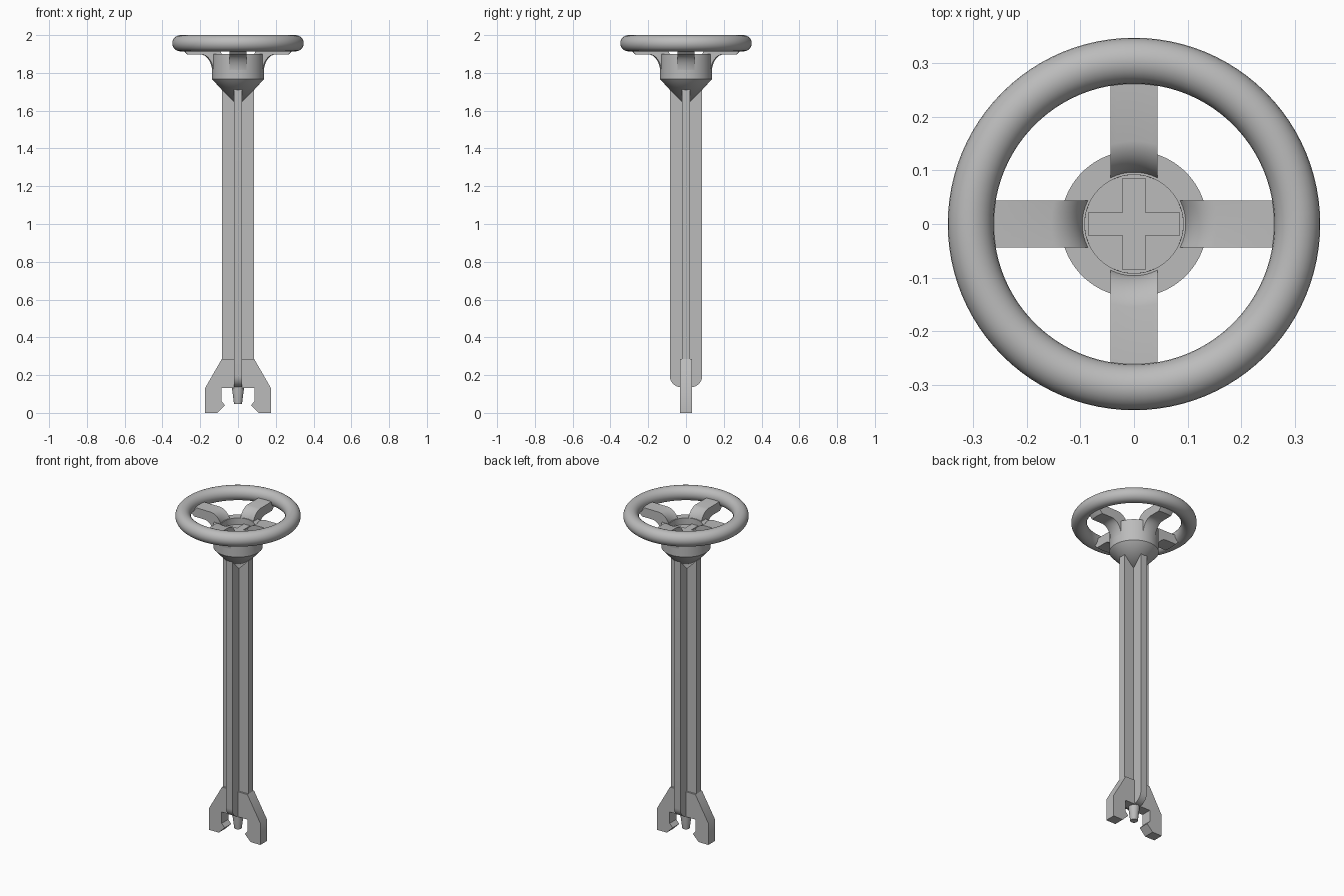
import bpy, bmesh, math

if "Cube" in bpy.data.objects:
    bpy.data.objects.remove(bpy.data.objects["Cube"], do_unlink=True)

GREY = (0.5, 0.5, 0.5, 1)
metal = bpy.data.materials.new("plain grey")
metal.use_nodes = True
metal.diffuse_color = GREY
metal.node_tree.nodes["Principled BSDF"].inputs["Base Color"].default_value = GREY


def finish(name, bm, smooth=True):
    bmesh.ops.remove_doubles(bm, verts=bm.verts, dist=1e-5)
    bmesh.ops.recalc_face_normals(bm, faces=bm.faces)
    mesh = bpy.data.meshes.new(name)
    bm.to_mesh(mesh)
    bm.free()
    mesh.materials.append(metal)
    obj = bpy.data.objects.new(name, mesh)
    bpy.context.collection.objects.link(obj)
    if smooth:
        bpy.ops.object.select_all(action="DESELECT")
        obj.select_set(True)
        bpy.context.view_layer.objects.active = obj
        bpy.ops.object.shade_smooth_by_angle(angle=math.radians(30))
    return obj


def arc(cx, cz, rx, rz, start, end, steps=8):
    angles = [math.radians(start + (end - start) * i / steps) for i in range(steps + 1)]
    return [(cx + rx * math.cos(a), cz + rz * math.sin(a)) for a in angles]


def lathe(name, profile, closed=False, sides=96):
    """Spin a radius/height profile around the vertical axis."""
    bm = bmesh.new()
    verts = [bm.verts.new((r, 0, z)) for r, z in profile]
    edges = [bm.edges.new(pair) for pair in zip(verts, verts[1:])]
    if closed:
        edges.append(bm.edges.new((verts[-1], verts[0])))
    bmesh.ops.spin(bm, geom=verts + edges, cent=(0, 0, 0), axis=(0, 0, 1),
                   angle=math.tau, steps=sides, use_duplicate=False)
    return finish(name, bm)


def loft(name, outline, depths, place):
    """Bridge copies of an outline at several depths and cap the ends."""
    bm = bmesh.new()
    rings = [[bm.verts.new(place(a, z, d)) for a, z in outline] for d in depths]
    n = len(outline)
    for near, far in zip(rings, rings[1:]):
        for i in range(n):
            j = (i + 1) % n
            bm.faces.new((near[i], near[j], far[j], far[i]))
    bm.faces.new(rings[0])
    bm.faces.new(rings[-1])
    return finish(name, bm)


def mirrored(half):
    return half + [(-x, z) for x, z in reversed(half)]


def facing_front(a, z, d):
    return (a, d, z)


def facing_side(a, z, d):
    return (d, a, z)


# Hand wheel rim
lathe("wheel_rim", arc(0.305, 1.957, 0.043, 0.043, 0, 345, 23), closed=True)

# Hub with recessed top and conical underside
lathe("hub", [(0, 1.615), (0.137, 1.767), (0.137, 1.9),
              (0.092, 1.9), (0.092, 1.86), (0, 1.86)])

# Four spokes curving down into the hub
spoke_outline = ([(0.29, 1.955)]
                 + arc(0.165, 1.87, 0.073, 0.085, 98, 180)
                 + [(0.11, 1.8)]
                 + arc(0.2, 1.8, 0.064, 0.098, 180, 90)
                 + [(0.27, 1.898), (0.29, 1.92)])
spoke_slices = [0.044 * i / 4 for i in range(-4, 5)]
for k, side in enumerate(("left", "back", "right", "front")):
    spoke = loft(side + "_spoke", spoke_outline, spoke_slices,
                 lambda r, z, d: (math.sqrt(r * r - d * d), d, z))
    spoke.rotation_euler.z = k * math.pi / 2

# Cross-section shaft made of two crossed plates
SHAFT, HALF_PLATE = 0.086, 0.0215
plates = (-HALF_PLATE, HALF_PLATE)
loft("shaft_wide_plate", mirrored([(SHAFT, 0.2), (SHAFT, 1.868)]), plates, facing_front)
rounded = arc(SHAFT - 0.062, 0.135 + 0.062, 0.062, 0.062, -90, 0)
loft("shaft_deep_plate", mirrored(rounded + [(SHAFT, 1.868)]), plates, facing_side)

# Forked jaw at the foot
jaw_half = [(0.088, 0.132), (0.088, 0.062), (0.068, 0.04), (0.108, 0),
            (0.174, 0), (0.174, 0.132), (SHAFT, 0.285)]
loft("jaw", mirrored(jaw_half), (-0.032, 0.032), facing_front)

# Tapered centre pin
lathe("centre_pin", [(0, 0.046), (0.021, 0.046), (0.032, 0.132), (0.032, 0.15), (0, 0.15)], sides=32)
